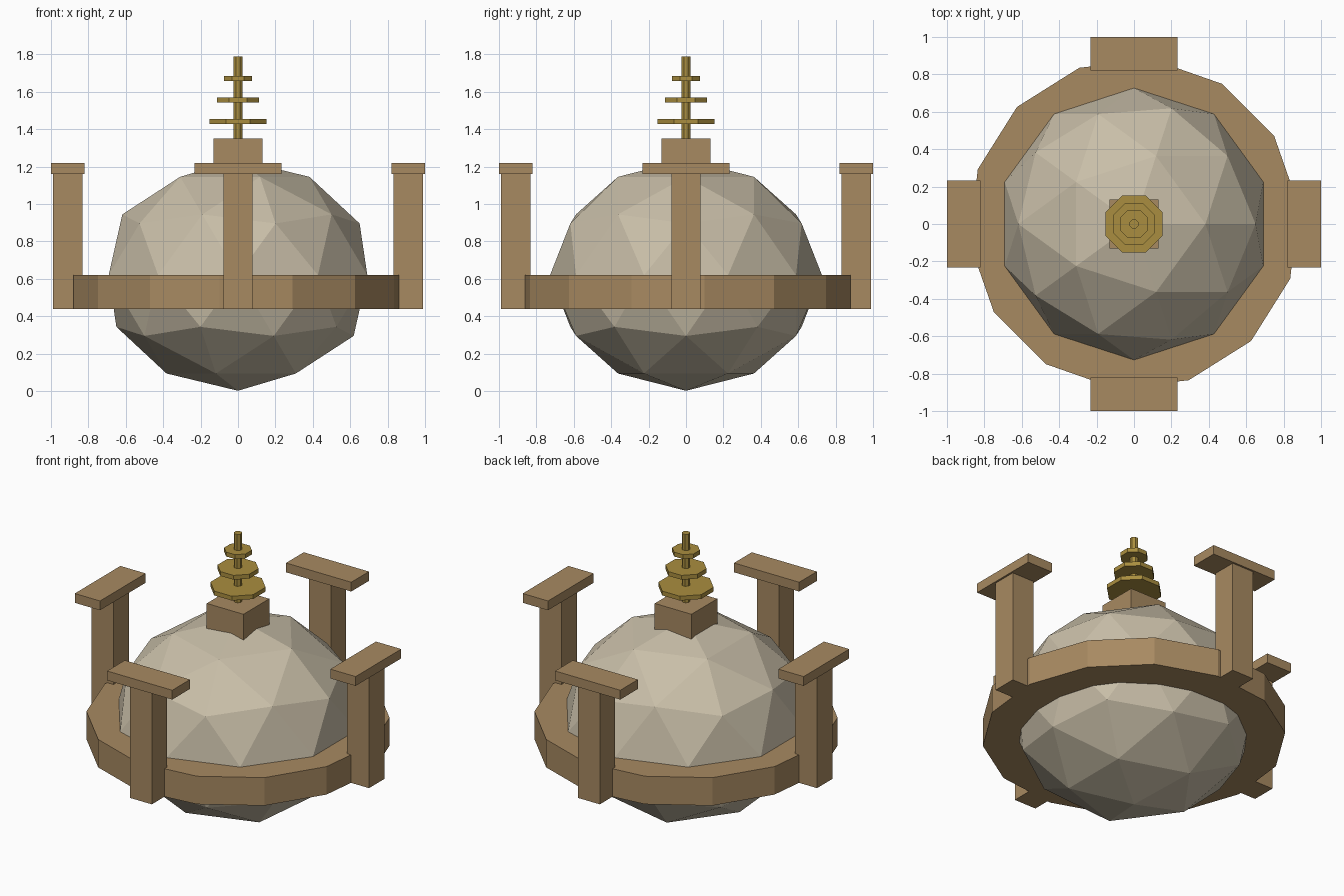
import bpy
import bmesh
from math import cos, sin, pi, radians
from mathutils import Matrix

if "Cube" in bpy.data.objects:
    bpy.data.objects.remove(bpy.data.objects["Cube"], do_unlink=True)


def material(name, rgb):
    m = bpy.data.materials.new(name)
    m.use_nodes = True
    m.diffuse_color = (*rgb, 1)
    m.node_tree.nodes["Principled BSDF"].inputs["Base Color"].default_value = (*rgb, 1)
    return m


STONE = material("pale stone", (0.58, 0.515, 0.39))
SANDSTONE = material("brown sandstone", (0.39, 0.253, 0.12))
GOLD = material("old gold", (0.40, 0.27, 0.05))


def finish(name, bm, mat):
    bmesh.ops.recalc_face_normals(bm, faces=bm.faces)
    mesh = bpy.data.meshes.new(name)
    bm.to_mesh(mesh)
    bm.free()
    mesh.materials.append(mat)
    obj = bpy.data.objects.new(name, mesh)
    bpy.context.collection.objects.link(obj)
    return obj


def prism(name, sides, radius, z0, z1, first_angle, mat):
    """Upright prism with one corner at first_angle."""
    bm = bmesh.new()
    angles = [first_angle + 2 * pi * i / sides for i in range(sides)]
    base = bm.faces.new([bm.verts.new((radius * cos(a), radius * sin(a), z0)) for a in angles])
    top = bmesh.ops.extrude_face_region(bm, geom=[base])["geom"]
    bmesh.ops.translate(bm, vec=(0, 0, z1 - z0),
                        verts=[v for v in top if isinstance(v, bmesh.types.BMVert)])
    return finish(name, bm, mat)


def box(name, size, centre, mat, turn=0):
    """Box placed at centre, then swung about the vertical axis."""
    bm = bmesh.new()
    bmesh.ops.create_cube(bm, size=1, matrix=Matrix.Rotation(turn, 4, "Z")
                          @ Matrix.Translation(centre) @ Matrix.Diagonal((*size, 1)))
    return finish(name, bm, mat)


# Faceted dome
bm = bmesh.new()
bmesh.ops.create_icosphere(bm, subdivisions=2, radius=1)
bmesh.ops.transform(bm, verts=bm.verts, matrix=Matrix.Translation((0, 0, 0.62))
                    @ Matrix.Diagonal((0.727, 0.727, 0.618, 1)))
finish("dome", bm, STONE)

# Terrace around the dome
prism("terrace", 14, 0.885, 0.44, 0.62, radians(135), SANDSTONE)

# Four gate pillars with wide lintels
for i, side in enumerate(("left", "back", "right", "front")):
    turn = i * pi / 2
    box(side + "_pillar", (0.156, 0.156, 0.72), (0.91, 0, 0.80), SANDSTONE, turn)
    box(side + "_lintel", (0.18, 0.464, 0.06), (0.91, 0, 1.19), SANDSTONE, turn)

# Square block, mast and stacked discs on top
box("top_block", (0.262, 0.262, 0.2), (0, 0, 1.25), SANDSTONE)
flat = pi / 8
prism("mast", 8, 0.025, 1.34, 1.79, flat, GOLD)
for name, apothem, z in (("lower", 0.152, 1.442), ("middle", 0.113, 1.557), ("upper", 0.076, 1.672)):
    prism(name + "_disc", 8, apothem / cos(flat), z - 0.014, z + 0.014, flat, GOLD)
